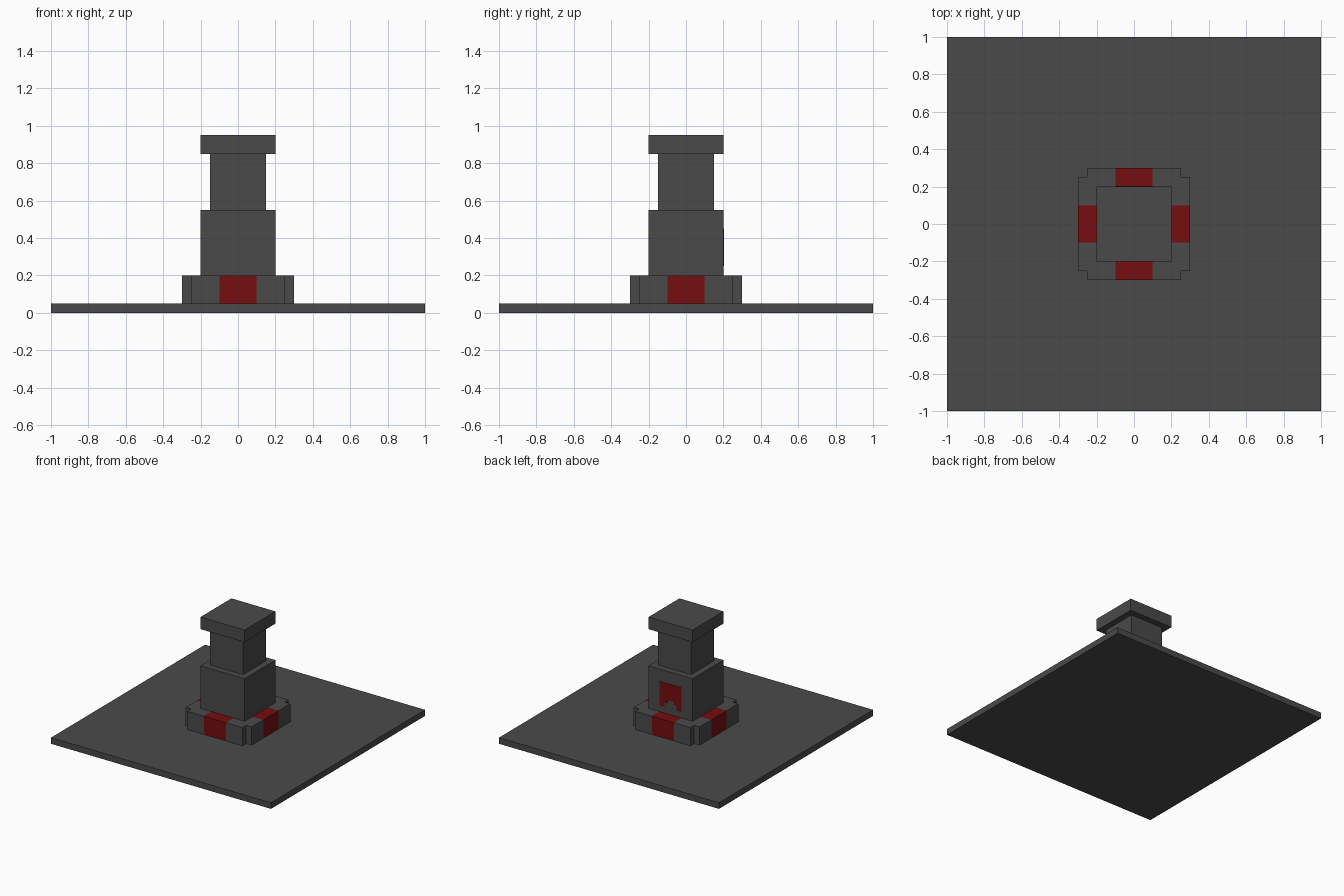
import bpy, bmesh, math
from mathutils import Matrix

cube = bpy.data.objects.get("Cube")
if cube:
    bpy.data.objects.remove(cube, do_unlink=True)


def material(name, rgb):
    m = bpy.data.materials.new(name)
    m.use_nodes = True
    m.diffuse_color = (*rgb, 1)
    bsdf = next(n for n in m.node_tree.nodes if n.type == 'BSDF_PRINCIPLED')
    bsdf.inputs["Base Color"].default_value = (*rgb, 1)
    return m


GREY = material("dark grey", (0.068, 0.068, 0.068))
RED = material("dark red", (0.18, 0.004, 0.005))


def prism(name, outline, low, high, mat, matrix=Matrix()):
    """Extrude a flat outline from low to high, then place it."""
    bm = bmesh.new()
    face = bm.faces.new([bm.verts.new((x, y, low)) for x, y in outline])
    top = bmesh.ops.extrude_face_region(bm, geom=[face])["geom"]
    bmesh.ops.translate(bm, vec=(0, 0, high - low),
                        verts=[v for v in top if isinstance(v, bmesh.types.BMVert)])
    bmesh.ops.transform(bm, matrix=matrix, verts=bm.verts)
    bmesh.ops.recalc_face_normals(bm, faces=bm.faces)
    mesh = bpy.data.meshes.new(name)
    bm.to_mesh(mesh)
    bm.free()
    mesh.materials.append(mat)
    obj = bpy.data.objects.new(name, mesh)
    bpy.context.collection.objects.link(obj)
    return obj


def rect(x0, x1, y0, y1):
    return [(x0, y0), (x1, y0), (x1, y1), (x0, y1)]


def square(h):
    return rect(-h, h, -h, h)


# Ground slab and stacked tower
prism("ground_slab", square(1.0), 0.0, 0.05, GREY)
prism("tower_base", square(0.2), 0.05, 0.55, GREY)
prism("tower_shaft", square(0.15), 0.55, 0.85, GREY)
prism("tower_cap", square(0.2), 0.85, 0.95, GREY)

# Plinth ring: notched corner pieces alternating with red blocks
corner = [(0.1, 0.2), (0.2, 0.2), (0.2, 0.1), (0.3, 0.1),
          (0.3, 0.25), (0.25, 0.25), (0.25, 0.3), (0.1, 0.3)]
for i, side in enumerate(("back", "right", "front", "left")):
    turn = Matrix.Rotation(math.radians(90 * i), 4, 'Z')
    prism(f"plinth_corner_{i + 1}", corner, 0.05, 0.2, GREY, turn)
    prism(f"plinth_red_block_{side}", rect(-0.1, 0.1, 0.2, 0.3), 0.05, 0.2, RED, turn)

# Red emblem plate on the back: a square with a stepped arch cut from its foot
half = [(0.1, 0.45), (0.1, 0.25), (0.055, 0.25), (0.055, 0.29), (0.03, 0.29), (0.03, 0.315)]
emblem = half + [(-x, z) for x, z in reversed(half)]
upright = Matrix.Rotation(math.radians(90), 4, 'X')  # local y -> z, local z -> -y
prism("emblem_plate", emblem, -0.203, -0.199, RED, upright)
